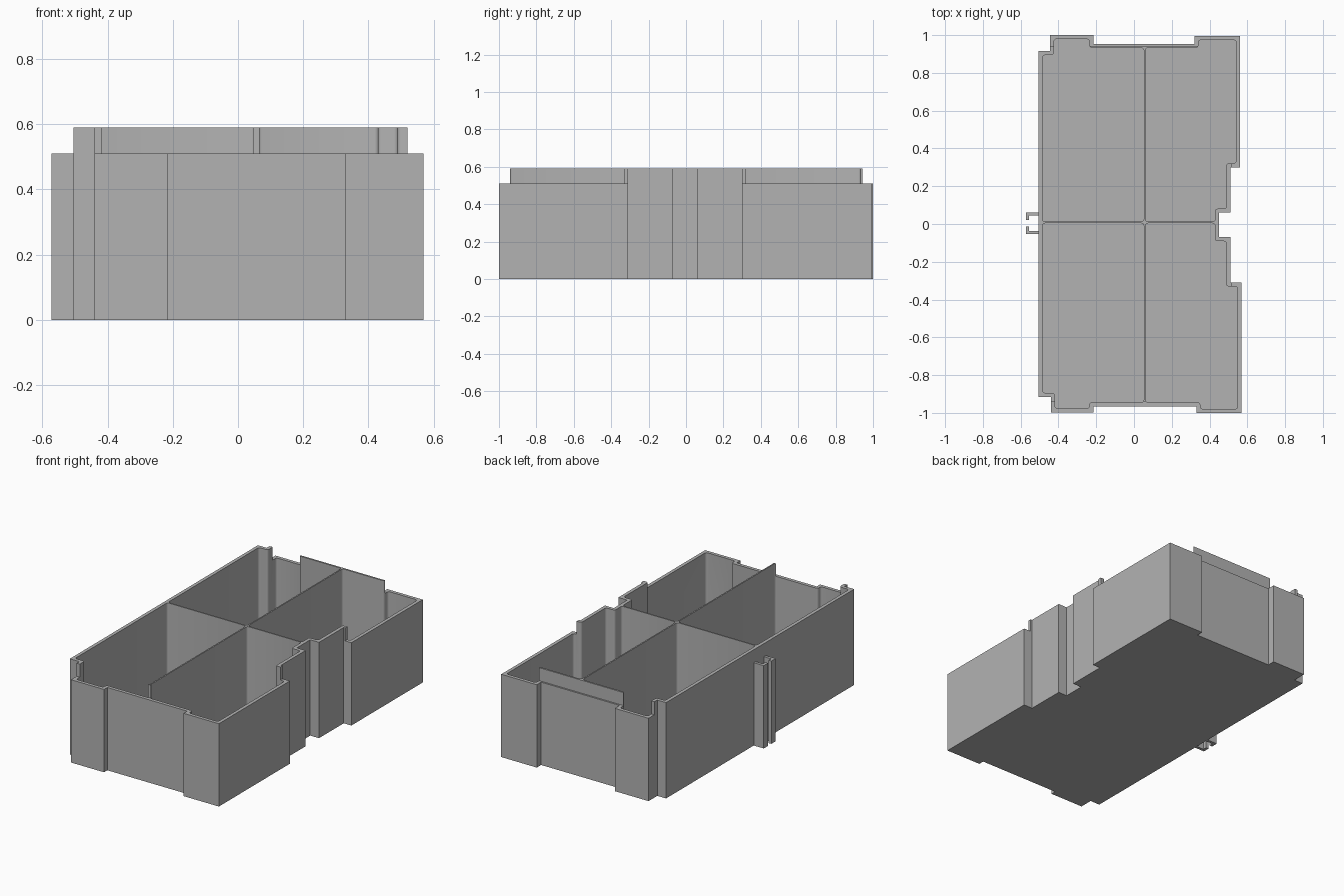
import bpy, bmesh
from mathutils import Vector

cube = bpy.data.objects.get("Cube")
if cube:
    bpy.data.objects.remove(cube, do_unlink=True)

LOW, HIGH, FLOOR, WALL = 0.51, 0.59, 0.02, 0.021
DIV_X, DIV_Y, HALF = 0.056, 0.008, 0.004   # divider centres and half thickness

grey = bpy.data.materials.new("plain grey")
grey.use_nodes = True
grey.diffuse_color = (0.45, 0.45, 0.45, 1)
grey.node_tree.nodes["Principled BSDF"].inputs["Base Color"].default_value = (0.45, 0.45, 0.45, 1)

# Outer footprint, counter-clockwise
OUTLINE = [(-0.505, -0.915), (-0.44, -0.915), (-0.44, -0.997), (-0.215, -0.997),
           (-0.215, -0.965), (0.33, -0.965), (0.33, -1), (0.57, -1),
           (0.57, -0.31), (0.51, -0.31), (0.51, -0.07), (0.45, -0.07),
           (0.45, 0.06), (0.51, 0.06), (0.51, 0.3), (0.562, 0.3),
           (0.562, 0.995), (0.32, 0.995), (0.32, 0.953), (-0.215, 0.953),
           (-0.215, 1), (-0.445, 1), (-0.445, 0.915), (-0.505, 0.915)]


def inset(points, t):
    """Move a right-angled outline inwards by t."""
    pts = [Vector(p) for p in points]
    result = []
    for i, p in enumerate(pts):
        a = (p - pts[i - 1]).normalized()
        b = (pts[(i + 1) % len(pts)] - p).normalized()
        result.append(p + t * Vector((-a.y - b.y, a.x + b.x)))
    return result


def prism(name, points, z0, z1, cuts=(), fillet=0):
    """Extrude an outline, trimmed by vertical planes, with rounded upright edges."""
    bm = bmesh.new()
    bm.faces.new([bm.verts.new((p[0], p[1], z0)) for p in points])
    for co, normal in cuts:
        bmesh.ops.bisect_plane(bm, geom=bm.verts[:] + bm.edges[:] + bm.faces[:],
                               plane_co=co, plane_no=normal, clear_inner=True)
    ext = bmesh.ops.extrude_face_region(bm, geom=bm.faces[:])
    top = [g for g in ext["geom"] if isinstance(g, bmesh.types.BMVert)]
    bmesh.ops.translate(bm, verts=top, vec=(0, 0, z1 - z0))
    if fillet:
        upright = [e for e in bm.edges if abs(e.verts[0].co.z - e.verts[1].co.z) > 0.1]
        bmesh.ops.bevel(bm, geom=upright, offset=fillet, segments=3, profile=0.5,
                        affect='EDGES', clamp_overlap=False)
    bmesh.ops.recalc_face_normals(bm, faces=bm.faces[:])
    mesh = bpy.data.meshes.new(name)
    bm.to_mesh(mesh)
    bm.free()
    mesh.materials.append(grey)
    obj = bpy.data.objects.new(name, mesh)
    bpy.context.collection.objects.link(obj)
    return obj


def rect(x0, x1, y0, y1):
    return [(x0, y0), (x1, y0), (x1, y1), (x0, y1)]


def subtract(obj, cutter):
    cutter.hide_render = True
    mod = obj.modifiers.new("cut", 'BOOLEAN')
    mod.operation, mod.solver, mod.object = 'DIFFERENCE', 'EXACT', cutter
    bpy.ops.object.select_all(action='DESELECT')
    bpy.context.view_layer.objects.active = obj
    obj.select_set(True)
    bpy.ops.object.modifier_apply(modifier=mod.name)
    bpy.data.objects.remove(cutter, do_unlink=True)


# Tray body
tray = prism("tray", OUTLINE, 0, HIGH)

# Four pockets with filleted corners, leaving the thin cross dividers
inner = inset(OUTLINE, WALL)
for sx in (-1, 1):
    for sy in (-1, 1):
        planes = [((DIV_X + sx * HALF, 0, 0), (sx, 0, 0)),
                  ((0, DIV_Y + sy * HALF, 0), (0, sy, 0))]
        subtract(tray, prism("pocket_cutter", inner, FLOOR, HIGH + 0.1, planes, 0.013))

# Lowered rim at the front, back and right side
for box in (rect(0.52, 1, -2, 2), rect(-1, 1, -2, -0.941), rect(-1, 1, 0.943, 2)):
    subtract(tray, prism("rim_cutter", box, LOW, HIGH + 0.2))

# Pair of hooked clip rails on the left wall
for side, name in ((1, "back_clip"), (-1, "front_clip")):
    profile = [(-0.5, 0.058), (-0.573, 0.058), (-0.573, 0.016),
               (-0.555, 0.016), (-0.555, 0.04), (-0.5, 0.04)]
    prism(name, [(x, 0.004 + side * y) for x, y in profile], 0, LOW)

# Smooth the fillets while keeping hard edges
bpy.ops.object.select_all(action='DESELECT')
bpy.context.view_layer.objects.active = tray
tray.select_set(True)
bpy.ops.object.shade_smooth_by_angle(angle=0.6)
